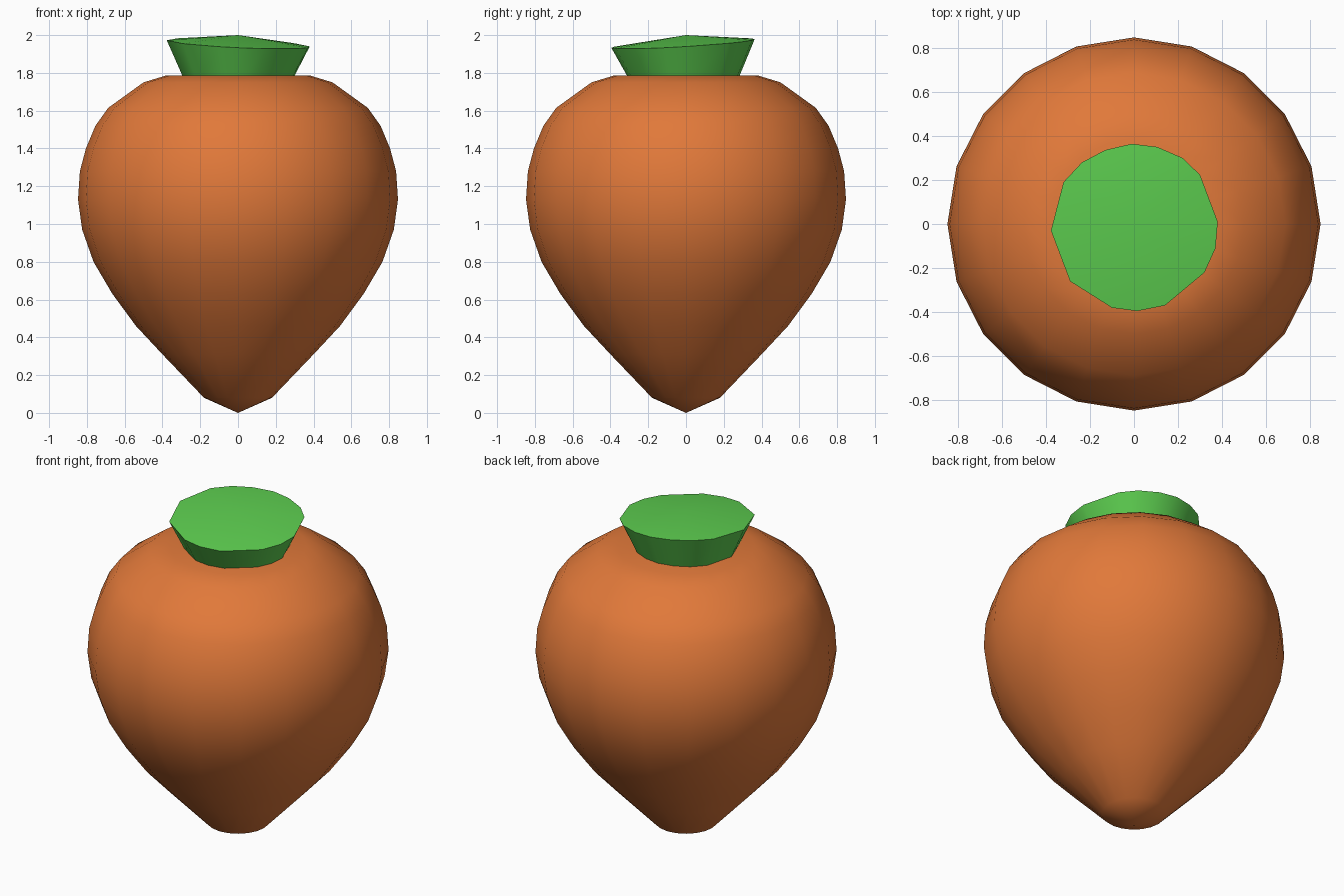
import bpy, bmesh, math

if "Cube" in bpy.data.objects:
    bpy.data.objects.remove(bpy.data.objects["Cube"])


def material(name, color):
    m = bpy.data.materials.new(name)
    m.diffuse_color = (*color, 1)
    m.use_nodes = True
    m.node_tree.nodes["Principled BSDF"].inputs["Base Color"].default_value = m.diffuse_color
    return m


def finish(name, bm, mat, angle):
    bmesh.ops.recalc_face_normals(bm, faces=bm.faces)
    me = bpy.data.meshes.new(name)
    bm.to_mesh(me)
    bm.free()
    me.materials.append(mat)
    ob = bpy.data.objects.new(name, me)
    bpy.context.collection.objects.link(ob)
    bpy.ops.object.select_all(action='DESELECT')
    ob.select_set(True)
    bpy.context.view_layer.objects.active = ob
    bpy.ops.object.shade_smooth_by_angle(angle=math.radians(angle))
    return ob


def bridge(bm, a, b):
    n = len(a)
    for i in range(n):
        j = (i + 1) % n
        bm.faces.new((a[i], a[j], b[j], b[i]))


def fan(bm, ring, center):
    c = bm.verts.new(center)
    n = len(ring)
    for i in range(n):
        bm.faces.new((ring[i], ring[(i + 1) % n], c))


orange = material("carrot orange", (0.75, 0.19, 0.042))
green = material("leaf green", (0.11, 0.62, 0.08))

# Root body: 20-sided lathe of (radius, height)
SIDES = 20
profile = [(.18, .08), (.40, .31), (.54, .46), (.665, .63), (.765, .80),
           (.825, .97), (.847, 1.13), (.837, 1.28), (.805, 1.40), (.755, 1.52),
           (.687, 1.615), (.50, 1.75), (.385, 1.785)]
bm = bmesh.new()
rings = []
for r, z in profile:
    rings.append([bm.verts.new((r * math.cos(math.tau * i / SIDES),
                                r * math.sin(math.tau * i / SIDES), z))
                  for i in range(SIDES)])
for a, b in zip(rings, rings[1:]):
    bridge(bm, a, b)
fan(bm, rings[0], (0, 0, 0))
fan(bm, rings[-1], (0, 0, 1.785))
finish("root_body", bm, orange, 60)

# Leaf stub: irregular flared plug with a tilted rim and shallow raised centre
rim = [(.38, .01), (.30, .223), (.22, .30), (.105, .35), (-.01, .364),
       (-.13, .336), (-.236, .28), (-.32, .19), (-.377, -.03), (-.29, -.26),
       (-.10, -.38), (.014, -.395), (.14, -.37), (.32, -.22), (.37, -.11)]
bm = bmesh.new()
top = [bm.verts.new((x, y, 1.957 - .046 * x + .06 * y)) for x, y in rim]
low = [bm.verts.new((x * .74, y * .74, 1.75)) for x, y in rim]
bridge(bm, low, top)
fan(bm, top, (0, 0, 2.0))
fan(bm, low, (0, 0, 1.75))
finish("leaf_stub", bm, green, 35)
